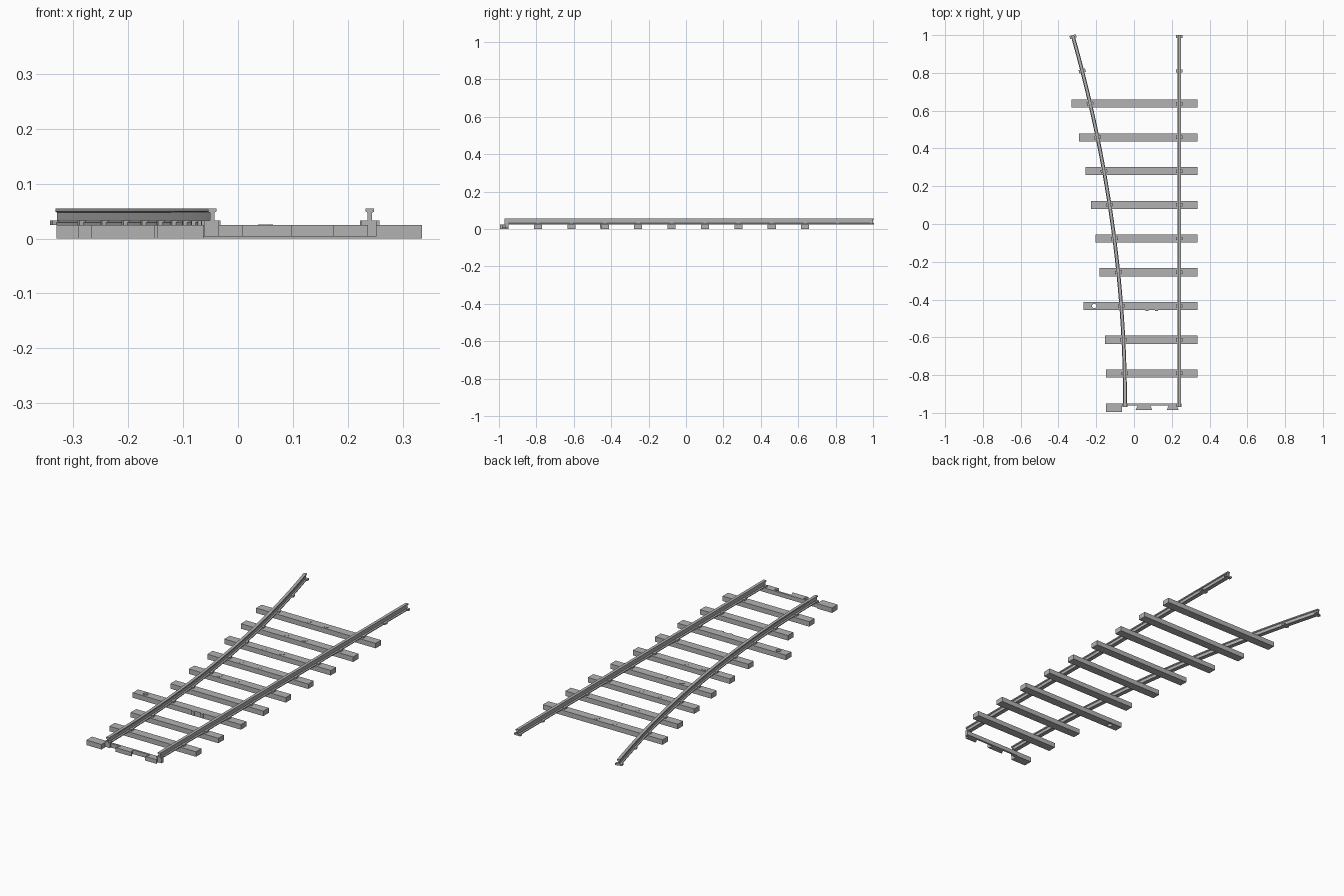
import bpy, bmesh, math
from mathutils import Vector

old = bpy.data.objects.get("Cube")
if old:
    bpy.data.objects.remove(old, do_unlink=True)

grey = bpy.data.materials.new("plain grey")
grey.use_nodes = True
COLOUR = (0.45, 0.45, 0.45, 1)
grey.diffuse_color = COLOUR
grey.node_tree.nodes["Principled BSDF"].inputs["Base Color"].default_value = COLOUR

SLEEPER_TOP = 0.025
STRAIGHT_X = 0.24


def finish(name, bm):
    bmesh.ops.recalc_face_normals(bm, faces=bm.faces)
    mesh = bpy.data.meshes.new(name)
    bm.to_mesh(mesh)
    bm.free()
    mesh.materials.append(grey)
    obj = bpy.data.objects.new(name, mesh)
    bpy.context.collection.objects.link(obj)
    return obj


def prism(name, outline, z0, z1):
    """Extrude a plan outline upwards."""
    bm = bmesh.new()
    face = bm.faces.new([bm.verts.new((x, y, z0)) for x, y in outline])
    top = bmesh.ops.extrude_face_region(bm, geom=[face])["geom"]
    verts = [v for v in top if isinstance(v, bmesh.types.BMVert)]
    bmesh.ops.translate(bm, verts=verts, vec=(0, 0, z1 - z0))
    return finish(name, bm)


def box(name, x0, x1, y0, y1, z0, z1):
    return prism(name, [(x0, y0), (x1, y0), (x1, y1), (x0, y1)], z0, z1)


def disc(name, x, y, r, z0, z1):
    ring = [i * math.tau / 16 for i in range(16)]
    return prism(name, [(x + r * math.cos(a), y + r * math.sin(a)) for a in ring], z0, z1)


def curve_x(y):
    return -0.047 - 0.0717 * (y + 0.97) ** 2


def curve_angle(y):
    """Turn of the curved rail about z."""
    return math.atan(0.1434 * (y + 0.97))


def rail(name, path, angles):
    """Sweep a flat-bottomed rail section along a path."""
    half = [(0.010, 0.025), (0.010, 0.029), (0.004, 0.032),
            (0.004, 0.047), (0.0075, 0.049), (0.0075, 0.055)]
    section = half + [(-x, z) for x, z in reversed(half)]
    bm = bmesh.new()
    rings = []
    for (px, py), a in zip(path, angles):
        rings.append([bm.verts.new((px + u * math.cos(a), py + u * math.sin(a), z))
                      for u, z in section])
    n = len(section)
    for r0, r1 in zip(rings, rings[1:]):
        for i in range(n):
            j = (i + 1) % n
            bm.faces.new((r0[i], r0[j], r1[j], r1[i]))
    bm.faces.new(rings[0])
    bm.faces.new(rings[-1])
    return finish(name, bm)


# Rails
ys = [-0.97 + 1.97 * i / 32 for i in range(33)]
rail("straight_rail", [(STRAIGHT_X, ys[0]), (STRAIGHT_X, ys[-1])], [0, 0])
rail("curved_rail", [(curve_x(y), y) for y in ys], [curve_angle(y) for y in ys])


# Rail chairs and joiner plates
def chair(name, y, length, z0=0.025, z1=0.033):
    for side, x, a in (("straight", STRAIGHT_X, 0), ("curved", curve_x(y), curve_angle(y))):
        w, h = 0.0175, length / 2
        obj = box(side + "_" + name, -w, w, -h, h, z0, z1)
        obj.location = (x, y, 0)
        obj.rotation_euler.z = a


# Sleepers, with their left ends following the curved rail
ends = [-0.33, -0.29, -0.257, -0.227, -0.205, -0.183, -0.267, -0.153, -0.147]
for i, x0 in enumerate(ends):
    y = 0.637 - 0.1785 * i
    sleeper = box("sleeper", x0, 0.335, y - 0.0215, y + 0.0215, 0, SLEEPER_TOP)
    chair("rail_chair", y, 0.018)
    if i < 5:
        for x in (-0.05, 0.05):
            disc("sleeper_mark", x, y, 0.014, SLEEPER_TOP - 0.002, SLEEPER_TOP + 0.001)
    if i == 6:
        # Fixing hole and side lugs on the long sleeper
        cutter = disc("hole_cutter", -0.21, y, 0.012, -0.02, 0.06)
        cutter.hide_render = True
        cutter.hide_viewport = True
        cut = sleeper.modifiers.new("hole", "BOOLEAN")
        cut.operation = "DIFFERENCE"
        cut.object = cutter
        for x in (0.07, 0.12):
            box("side_lug", x - 0.008, x + 0.008, y - 0.027, y - 0.021, 0.003, SLEEPER_TOP)

chair("joiner_plate", 0.81, 0.018)
chair("end_plate", 0.992, 0.016)

# Near end: half sleeper, tie bar with tabs, rail supports
box("end_block", -0.147, -0.063, -0.995, -0.95, 0, SLEEPER_TOP)
box("tie_bar", -0.063, 0.25, -0.96, -0.95, 0.004, SLEEPER_TOP)
for x0, x1 in ((0.02, 0.085), (0.185, 0.225)):
    prism("tie_tab", [(x0 - 0.012, -0.985), (x1 + 0.012, -0.985), (x1, -0.959), (x0, -0.959)],
          0.004, SLEEPER_TOP)
for x in (curve_x(-0.96), STRAIGHT_X):
    box("rail_support", x - 0.015, x + 0.012, -0.968, -0.95, 0.004, 0.033)
